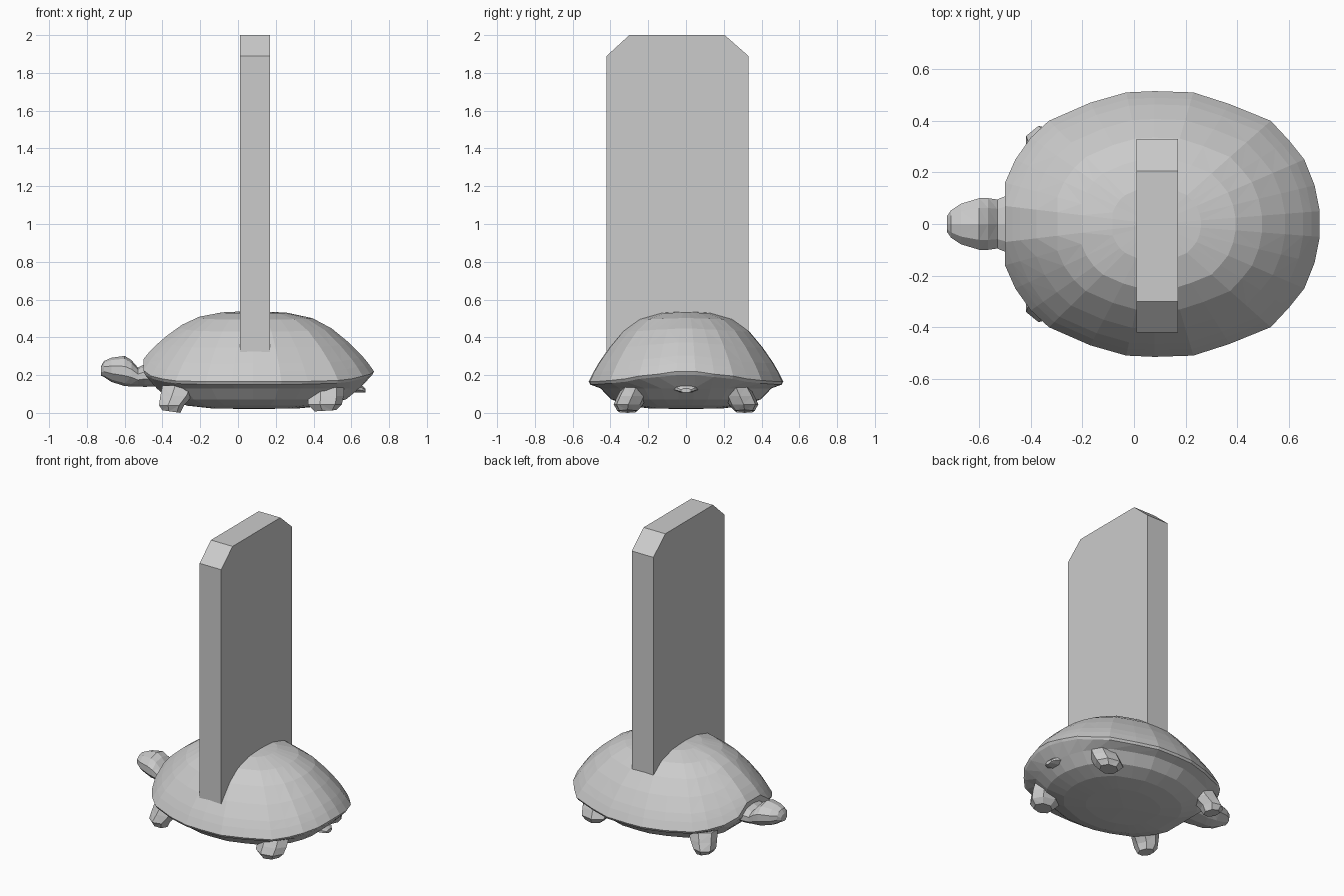
import bpy, bmesh
from math import cos, sin, pi
from mathutils import Vector

if "Cube" in bpy.data.objects:
    bpy.data.objects.remove(bpy.data.objects["Cube"])


def make_object(name, bm):
    bmesh.ops.recalc_face_normals(bm, faces=bm.faces)
    mesh = bpy.data.meshes.new(name)
    bm.to_mesh(mesh)
    bm.free()
    obj = bpy.data.objects.new(name, mesh)
    bpy.context.collection.objects.link(obj)
    return obj


def loft(name, rings, triangulate=True):
    """Skin closed rings of equal length; a one-point ring becomes a tip."""
    bm = bmesh.new()
    vr = [[bm.verts.new(p) for p in ring] for ring in rings]
    for a, b in zip(vr, vr[1:]):
        n = max(len(a), len(b))
        for i in range(n):
            j = (i + 1) % n
            corners = [a[i % len(a)], a[j % len(a)], b[j % len(b)], b[i % len(b)]]
            bm.faces.new(list(dict.fromkeys(corners)))
    for end in (vr[0], vr[-1]):
        if len(end) > 2:
            bm.faces.new(end)
    if triangulate:
        bmesh.ops.triangulate(bm, faces=bm.faces)
    return make_object(name, bm)


# Shell rim: half outline (x, y, z) from tail to neck, mirrored in y
half = [(.72, .05, .22), (.70, .15, .205), (.66, .25, .195), (.60, .325, .18),
        (.53, .40, .172), (.37, .465, .167), (.23, .51, .165), (.08, .515, .165),
        (-.03, .51, .165), (-.17, .47, .165), (-.33, .40, .17), (-.40, .335, .18),
        (-.46, .25, .195), (-.50, .16, .225), (-.50, .07, .285)]
rim = [Vector(p) for p in half] + [Vector((x, -y, z)) for x, y, z in reversed(half)]
CX = 0.08


def scaled(p, s, z):
    return (CX + (p.x - CX) * s, p.y * s, z)


# Upper shell dome
dome = [(1, 0), (.95, .14), (.9, .26), (.79, .48), (.65, .71), (.49, .88), (.28, .97)]
rings = [[scaled(p, s, p.z + (.54 - p.z) * h) for p in rim] for s, h in dome]
rings.append([(CX, 0, .54)])
# Thin rim lip and belly underneath
lip = [[scaled(p, .985, min(p.z - .015, .20)) for p in rim],
       [scaled(p, .88, .13) for p in rim]]
belly = [[scaled(p, s, z) for p in rim] for s, z in ((.77, .072), (.6, .038), (.38, .024))]
under = [[(CX, 0, .02)]] + belly[::-1] + lip[::-1]
loft("shell", under + rings)


# Head and neck: sections along x (x, centre z, half width, half height)
def section(x, z, w, h, n=10):
    return [(x, w * cos(2 * pi * (i + .5) / n), z + h * sin(2 * pi * (i + .5) / n))
            for i in range(n)]


head = [(-.725, .222, .032, .025), (-.71, .232, .055, .042), (-.67, .228, .083, .064),
        (-.60, .222, .105, .08), (-.565, .21, .105, .07), (-.53, .19, .1, .05),
        (-.495, .198, .115, .06), (-.42, .2, .115, .06)]
loft("head_and_neck", [section(*s) for s in head])

# Tail
tail = [(.56, .14, .085, .03), (.62, .135, .075, .028), (.66, .125, .05, .018),
        (.675, .118, .03, .012)]
loft("tail", [section(*s, n=8) for s in tail])


# Legs: stubby tapered lofts with splayed feet (x, y, z, radius x, radius y)
def leg(name, path, side):
    n = 7
    loft(name, [[(x + rx * cos(2 * pi * i / n),
                  side * (y + ry * sin(2 * pi * i / n)),
                  z + .018 * k * cos(2 * pi * i / n)) for i in range(n)]
                for x, y, z, rx, ry, k in path])


front_path = [(-.31, .27, .15, .10, .075, 0), (-.33, .29, .095, .09, .075, 0),
              (-.355, .31, .045, .07, .072, 0), (-.355, .31, .012, .05, .052, -.4)]
rear_path = [(.46, .26, .15, .10, .075, 0), (.46, .285, .095, .10, .08, 0),
             (.455, .305, .05, .095, .08, 0), (.46, .31, .016, .06, .055, .2)]
for label, side in (("right", -1), ("left", 1)):
    leg("front_leg_" + label, front_path, side)
    leg("rear_leg_" + label, rear_path, side)

# Upright stone slab with chamfered top corners
slab = [(-.42, .30), (.33, .30), (.33, 1.89), (.205, 2), (-.30, 2), (-.42, 1.89)]
loft("stone_slab", [[(x, y, z) for y, z in slab] for x in (.01, .17)], False)

# Rest the lowest foot on the ground
low = min(v.co.z for o in bpy.data.objects for v in o.data.vertices if "leg" in o.name)
for o in bpy.data.objects:
    if "leg" in o.name:
        o.location.z -= low
